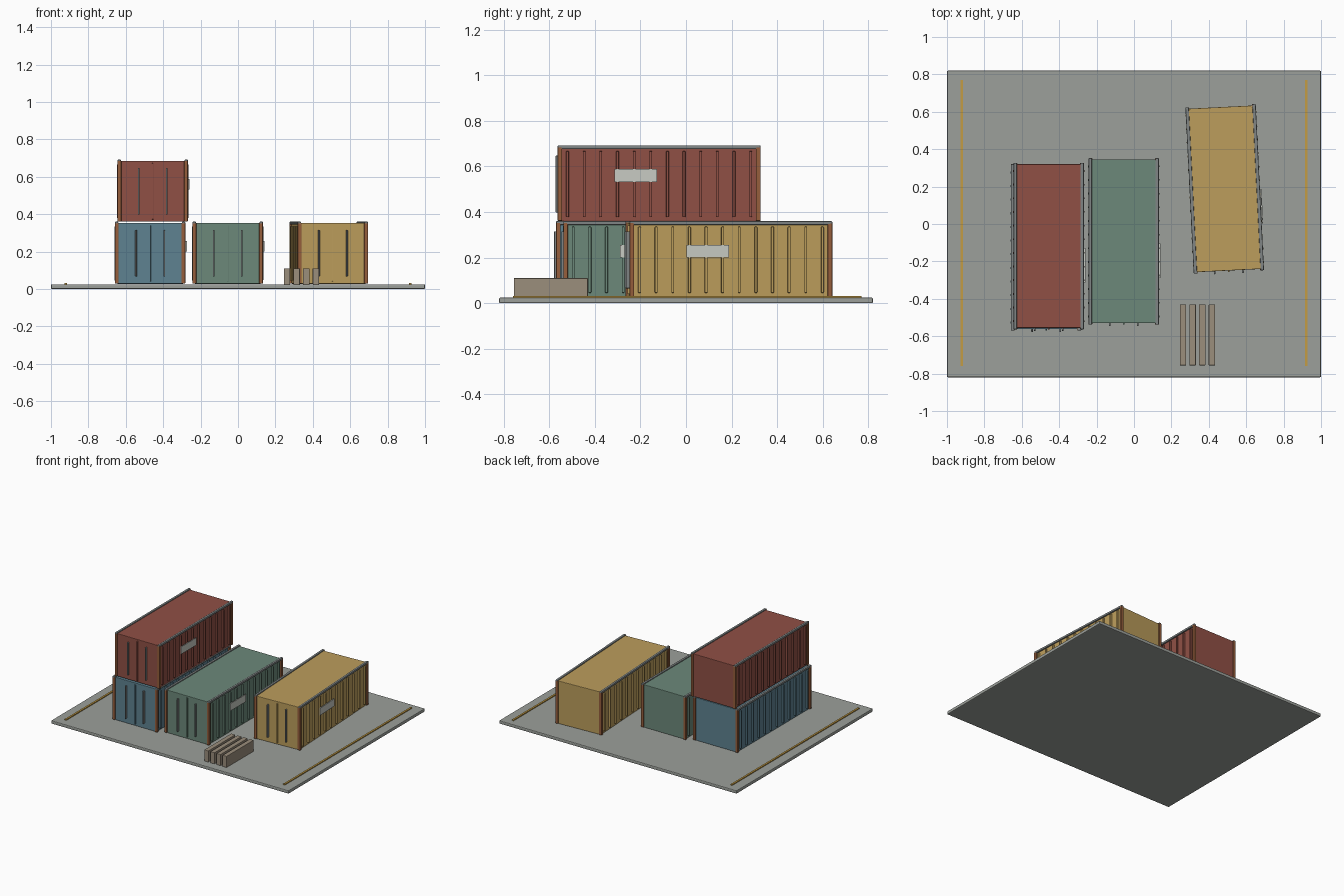
import bpy, bmesh, math
from mathutils import Matrix, Vector

cube = bpy.data.objects.get("Cube")
if cube:
    bpy.data.objects.remove(cube, do_unlink=True)


def material(name, rgb):
    lin = [(c / 255 / 12.92) if c < 11 else ((c / 255 + 0.055) / 1.055) ** 2.4 for c in rgb]
    m = bpy.data.materials.new(name)
    m.use_nodes = True
    m.diffuse_color = (*lin, 1)
    m.node_tree.nodes["Principled BSDF"].inputs["Base Color"].default_value = (*lin, 1)
    return m


CONCRETE = material("concrete", (156, 160, 155))
RED = material("red paint", (144, 80, 69))
BLUE = material("blue paint", (94, 130, 145))
GREEN = material("green paint", (108, 137, 122))
YELLOW = material("yellow paint", (188, 157, 92))
RUST = material("rust brown", (150, 94, 60))
STEEL = material("steel grey", (128, 133, 133))
LABEL = material("label white", (200, 203, 196))
TIMBER = material("timber", (155, 142, 124))
LINE = material("line yellow", (196, 156, 68))


def boxes(name, mat, items, bevel=0.0, place=Matrix.Identity(4)):
    """One object made of (centre, size) boxes."""
    bm = bmesh.new()
    for centre, size in items:
        bmesh.ops.create_cube(bm, size=1, matrix=Matrix.Translation(centre) @ Matrix.Diagonal((*size, 1)))
    if bevel:
        bmesh.ops.bevel(bm, geom=bm.edges[:], offset=bevel, segments=2, profile=0.5, affect='EDGES')
    mesh = bpy.data.meshes.new(name)
    bm.to_mesh(mesh)
    bm.free()
    mesh.materials.append(mat)
    ob = bpy.data.objects.new(name, mesh)
    ob.matrix_world = place
    bpy.context.collection.objects.link(ob)
    return ob


# Container dimensions
W, L, H = 0.355, 0.875, 0.325
RIBS, RIB_STEP = 12, 0.073


def container(name, paint, x, y, z, turn=0):
    place = Matrix.Translation((x, y, z)) @ Matrix.Rotation(turn, 4, 'Z')
    sides = (-1, 1)

    def add(part, mat, items, bevel=0.0):
        boxes(name + "_" + part, mat, items, bevel, place)

    add("body", paint, [((0, 0, H / 2), (W, L, H))], 0.003)
    # Corrugation ribs on both long walls
    add("wall_ribs", paint,
        [((s * W / 2, (i - (RIBS - 1) / 2) * RIB_STEP, H / 2), (0.026, 0.012, 0.29))
         for s in sides for i in range(RIBS)], 0.003)
    # Corner posts and top rails
    add("corner_posts", RUST,
        [((s * 0.178, t * 0.435, H / 2 + 0.001), (0.02, 0.02, H)) for s in sides for t in sides], 0.003)
    add("top_rails", STEEL,
        [((s * 0.179, 0, H - 0.001), (0.018, L + 0.015, 0.016)) for s in sides], 0.004)
    # Doors: centre seam, sill and locking rods
    front = -L / 2
    add("door_seam", paint, [((0, front - 0.002, H / 2), (0.008, 0.012, 0.3))], 0.002)
    add("locking_rods", STEEL,
        [((s * 0.075, front - 0.007, H / 2), (0.009, 0.018, 0.25)) for s in sides], 0.003)
    # Blank label plate on the left wall
    add("label_plate", LABEL, [((0.193, -0.103, 0.2), (0.006, 0.186, 0.056))])


# Yard slab with edge lines
boxes("yard_slab", CONCRETE, [((0, 0, 0.0125), (2, 1.64, 0.025))], 0.006)
boxes("yard_lines", LINE, [((s * 0.92, 0.005, 0.028), (0.014, 1.53, 0.008)) for s in (-1, 1)])

# Containers
container("blue_container", BLUE, -0.47, -0.125, 0.028)
container("red_container", RED, -0.456, -0.118, 0.36)
container("green_container", GREEN, -0.055, -0.093, 0.028)
container("yellow_container", YELLOW, 0.485, 0.188, 0.028, 0.05)

# Stacked timber beams
boxes("timber_beams", TIMBER,
      [((0.262 + i * 0.0515, -0.593, 0.067), (0.034, 0.325, 0.086)) for i in range(4)], 0.002)
